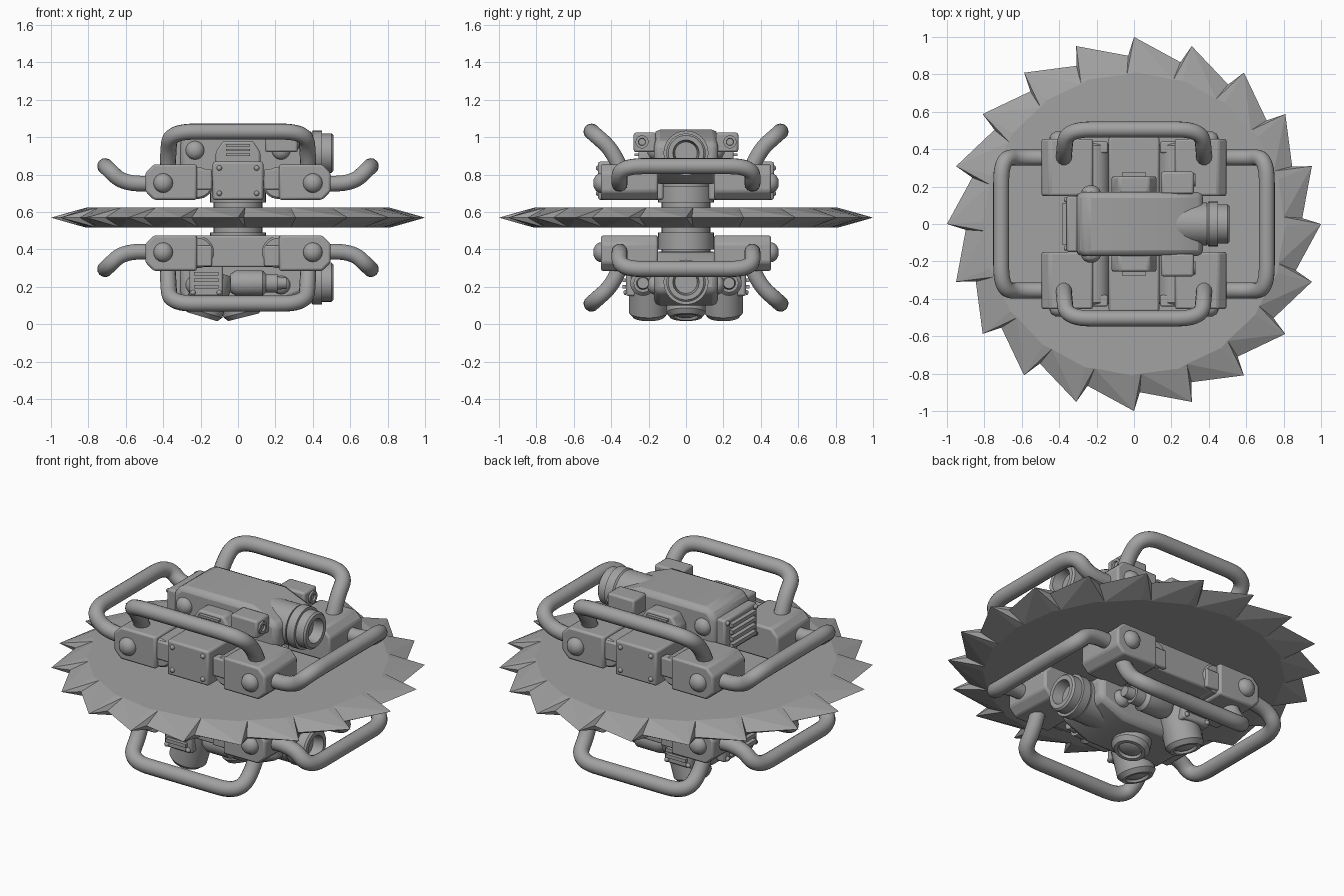
import bpy, bmesh, math
from mathutils import Vector

if "Cube" in bpy.data.objects:
    bpy.data.objects.remove(bpy.data.objects["Cube"])

MID = 0.57   # height of the blade centre
steel = bpy.data.materials.new("plain_grey_steel")
steel.use_nodes = True
steel.diffuse_color = (0.36, 0.36, 0.36, 1)
steel.node_tree.nodes["Principled BSDF"].inputs["Base Color"].default_value = (0.36, 0.36, 0.36, 1)


def finish(name, bm, smooth=True):
    bmesh.ops.recalc_face_normals(bm, faces=bm.faces)
    me = bpy.data.meshes.new(name)
    bm.to_mesh(me)
    bm.free()
    me.materials.append(steel)
    ob = bpy.data.objects.new(name, me)
    bpy.context.collection.objects.link(ob)
    if smooth:
        bpy.ops.object.select_all(action='DESELECT')
        ob.select_set(True)
        bpy.context.view_layer.objects.active = ob
        bpy.ops.object.shade_smooth_by_angle(angle=math.radians(35))
    return ob


def flip(p, s):
    """Mirror a point to the underside when s is -1."""
    return Vector((p[0], p[1], MID + s * (p[2] - MID)))


def soften(ob, width, segments=2):
    mod = ob.modifiers.new("soft_edges", 'BEVEL')
    mod.width, mod.segments = width, segments
    mod.limit_method, mod.angle_limit = 'ANGLE', math.radians(25)


def prism(name, outline, y0, y1, s, bevel=0.0):
    """Extrude an x-z outline along y."""
    bm = bmesh.new()
    ends = [[bm.verts.new(flip((x, y, z), s)) for x, z in outline] for y in (y0, y1)]
    n = len(outline)
    for ring in ends:
        bm.faces.new(ring)
    for i in range(n):
        j = (i + 1) % n
        bm.faces.new((ends[0][i], ends[0][j], ends[1][j], ends[1][i]))
    ob = finish(name, bm)
    if bevel:
        soften(ob, bevel)
    return ob


def box(name, xs, ys, zs, s, bevel=0.0):
    (a, b), (c, d) = xs, zs
    return prism(name, [(a, c), (b, c), (b, d), (a, d)], *ys, s, bevel)


def lathe(name, start, direction, profile, s, sides=32):
    """Revolve (distance, radius) pairs about an axis."""
    a = flip(start, s)
    d = Vector(direction).normalized()
    d.z *= s
    u = d.orthogonal().normalized()
    v = d.cross(u)
    bm = bmesh.new()
    rings = []
    for t, r in profile:
        rings.append([bm.verts.new(a + d * t + (u * math.cos(k) + v * math.sin(k)) * r)
                      for k in (i * math.tau / sides for i in range(sides))])
    for p, q in zip(rings, rings[1:]):
        for i in range(sides):
            j = (i + 1) % sides
            bm.faces.new((p[i], p[j], q[j], q[i]))
    bm.faces.new(rings[0])
    bm.faces.new(rings[-1])
    return finish(name, bm)


def bolt(name, p, direction, r, height, s):
    dome = [(0, r), (0.3 * height, r), (0.7 * height, 0.8 * r), (height, 0.35 * r)]
    return lathe(name, p, direction, dome, s, 16)


def tube(name, half, axis, r, s):
    """Bent handle: half a control path, mirrored across one axis."""
    other = [tuple(-c if i == axis else c for i, c in enumerate(p)) for p in reversed(half)]
    cu = bpy.data.curves.new(name, 'CURVE')
    cu.dimensions = '3D'
    cu.bevel_depth, cu.bevel_resolution, cu.resolution_u = r, 5, 8
    cu.use_fill_caps = True
    sp = cu.splines.new('NURBS')
    pts = half + other
    sp.points.add(len(pts) - 1)
    for q, p in zip(sp.points, pts):
        q.co = (*flip(p, s), 1)
    sp.order_u, sp.use_endpoint_u = 3, True
    cu.materials.append(steel)
    bpy.context.collection.objects.link(bpy.data.objects.new(name, cu))


# Saw blade: flat disc with sharpened hooked teeth
def saw_blade(teeth=20):
    bm = bmesh.new()

    def at(r, deg, z):
        k = math.radians(deg)
        return bm.verts.new((r * math.cos(k), r * math.sin(k), z))
    step = 360 / teeth
    tip = [at(1, i * step, MID) for i in range(teeth)]
    valley = [at(0.9, i * step + 2, MID) for i in range(teeth)]
    for z in (MID + 0.054, MID - 0.054):
        inner = [at(0.81, i * step - 0.8, z) for i in range(teeth)]
        gullet = [at(0.8, i * step + 2.7, z) for i in range(teeth)]
        bm.faces.new([v for pair in zip(inner, gullet) for v in pair])
        for i in range(teeth):
            p = i - 1
            bm.faces.new((tip[i], valley[i], gullet[i]))
            bm.faces.new((tip[i], gullet[i], inner[i]))
            bm.faces.new((tip[i], inner[i], gullet[p]))
            bm.faces.new((tip[i], gullet[p], valley[p]))
    finish("saw_blade", bm, False)


saw_blade()

for s, side in ((1, "upper"), (-1, "lower")):
    # Hub and motor housing
    lathe(side + "_hub", (0, 0, 0.6), (0, 0, 1),
          [(0, 0.13), (0.05, 0.13), (0.05, 0.15), (0.14, 0.15), (0.14, 0.13), (0.2, 0.13)], s)
    prism(side + "_housing", [(-0.31, 0.75), (-0.31, 0.99), (-0.26, 1.04), (0.2, 1.04),
                              (0.37, 0.97), (0.37, 0.83), (0.25, 0.75)], -0.17, 0.17, s, 0.03)
    # Nozzle with flared collar and recessed mouth
    lathe(side + "_nozzle", (0.22, 0, 0.915), (1, 0, 0),
          [(0, 0.115), (0.17, 0.115), (0.17, 0.108), (0.18, 0.12), (0.23, 0.12), (0.23, 0.105),
           (0.28, 0.105), (0.29, 0.095), (0.29, 0.07), (0.23, 0.06)], s)
    # End grille
    box(side + "_grille_frame", (-0.36, -0.3), (-0.15, 0.15), (0.79, 0.99), s, 0.012)
    for k in range(4):
        z = 0.82 + k * 0.04
        box(side + "_grille_slat", (-0.385, -0.35), (-0.11, 0.11), (z, z + 0.022), s)
    for y in (-0.13, 0.13):
        for z in (0.81, 0.97):
            bolt(side + "_grille_bolt", (-0.36, y, z), (-1, 0, 0), 0.014, 0.015, s)

    # Handles
    for m in (-1, 1):
        tube(side + "_long_handle", [(-0.375, m * 0.34, 0.8), (-0.375, m * 0.38, 0.92),
             (-0.36, m * 0.505, 1.03), (-0.1, m * 0.505, 1.03)], 0, 0.043, s)
        tube(side + "_end_handle", [(m * 0.45, -0.355, 0.755), (m * 0.6, -0.355, 0.74),
             (m * 0.71, -0.355, 0.845), (m * 0.71, -0.1, 0.845)], 1, 0.043, s)

    for m in (-1, 1):
        out = (0, m, 0)
        # Clamp blocks, joints and domed bolts
        for n in (-1, 1):
            block = [(n * x, z) for x, z in ((0.22, 0.665), (0.45, 0.665), (0.495, 0.71),
                                             (0.495, 0.81), (0.45, 0.855), (0.22, 0.855))]
            prism(side + "_clamp_block", block, m * 0.15, m * 0.455, s, 0.012)
            bolt(side + "_clamp_bolt", (n * 0.4, m * 0.45, 0.755), out, 0.052, 0.045, s)
            lathe(side + "_joint", (n * 0.215, m * 0.17, 0.755), out,
                  [(0, 0.085), (0.25, 0.085), (0.26, 0.075)], s)
            box(side + "_joint_lug", (n * 0.14, n * 0.23), (m * 0.38, m * 0.44), (0.72, 0.83), s, 0.008)
            bolt(side + "_housing_bolt", (n * 0.23, m * 0.165, 0.93), out, 0.05, 0.04, s)
        if s > 0:
            # Bolted centre plate
            box("centre_bracket", (-0.135, 0.135), (m * 0.12, m * 0.47), (0.665, 0.87), s, 0.012)
            for x in (-0.1, 0.1):
                for z in (0.7, 0.835):
                    bolt("plate_bolt", (x, m * 0.468, z), out, 0.014, 0.014, s)
            # Arched vent and socket box beside the housing
            prism("side_vent", [(-0.12, 0.8), (-0.12, 0.92), (-0.08, 0.98), (0.08, 0.98),
                                (0.12, 0.92), (0.12, 0.8)], m * 0.16, m * 0.255, s, 0.012)
            for z in (0.9, 0.925, 0.95):
                box("side_vent_slat", (-0.065, 0.065), (m * 0.25, m * 0.275), (z, z + 0.013), s)
            box("socket_box", (0.145, 0.32), (m * 0.16, m * 0.28), (0.92, 1.025), s, 0.012)
            lathe("socket", (0.315, m * 0.235, 0.975), (1, 0, 0),
                  [(0, 0.035), (0.015, 0.035), (0.015, 0.02), (0.005, 0.018)], s, 20)
        else:
            # Underside bar, louvred box, small motor
            box("lower_bar", (-0.24, 0.24), (m * 0.15, m * 0.42), (0.665, 0.835), s, 0.01)
            box("louvre_box", (-0.26, -0.08), (m * 0.16, m * 0.32), (0.8, 0.99), s, 0.012)
            for z in (0.86, 0.895, 0.93):
                box("louvre", (-0.235, -0.105), (m * 0.315, m * 0.34), (z, z + 0.02), s)
            for x in (-0.24, -0.1):
                for z in (0.82, 0.97):
                    bolt("louvre_bolt", (x, m * 0.32, z), out, 0.014, 0.014, s)
            lathe("small_motor", (-0.04, m * 0.23, 0.92), (1, 0, 0),
                  [(0, 0.05), (0.03, 0.068), (0.17, 0.068), (0.19, 0.05), (0.25, 0.05),
                   (0.25, 0.035), (0.3, 0.03)], s, 24)

# Three splayed exhaust stubs under the lower housing
for x, y, tilt in ((-0.03, 0, 0.25), (-0.12, 0.2, -0.3), (-0.12, -0.2, -0.3)):
    lathe("exhaust_stub", (x, y, 0.86), (tilt, 0, 1),
          [(0, 0.105), (0.225, 0.105), (0.25, 0.085), (0.25, 0.065), (0.235, 0.06), (0.245, 0.04)], -1)
